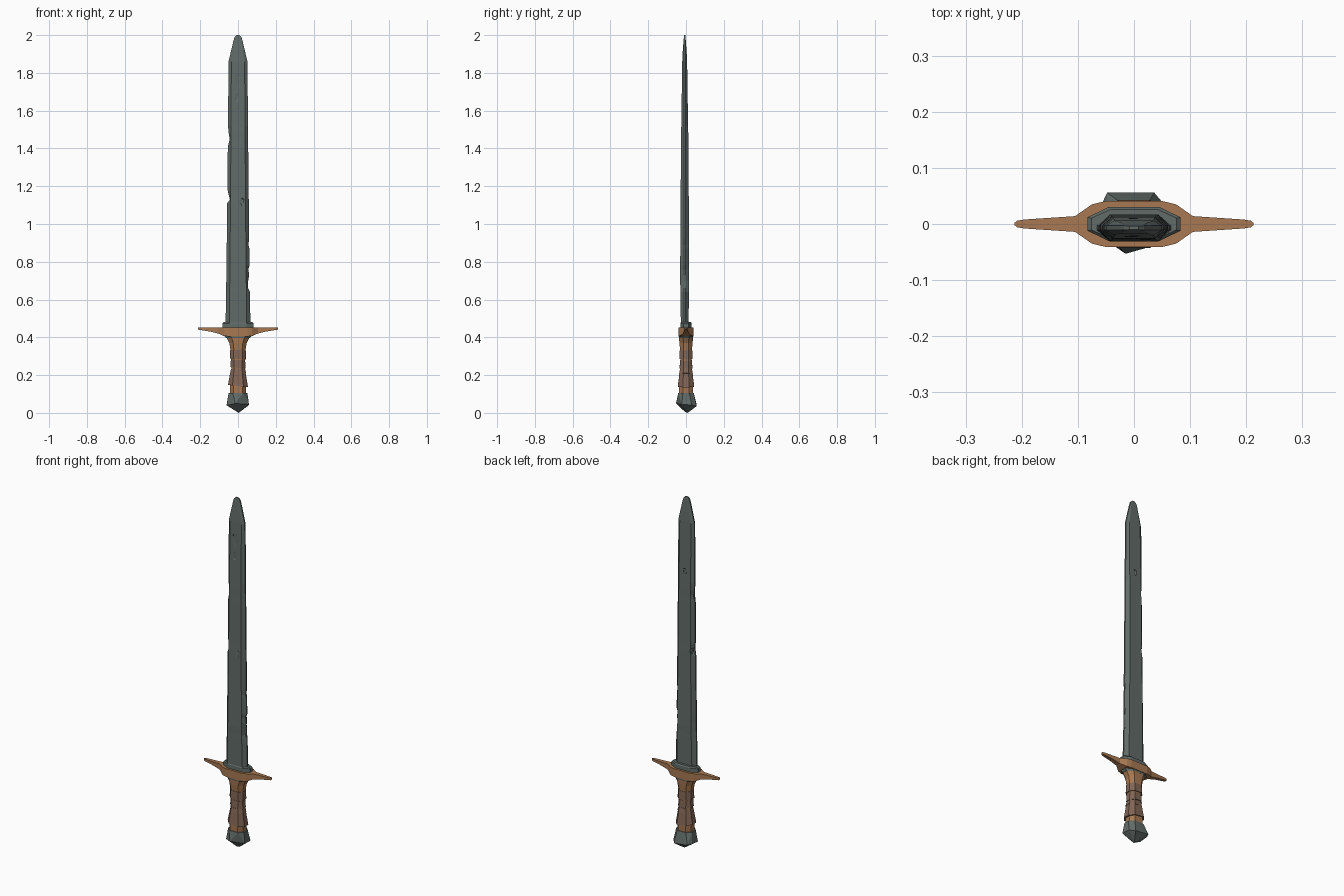
import bpy, bmesh, random
from mathutils import Vector

random.seed(4)


def material(name, rgb):
    m = bpy.data.materials.new(name)
    m.diffuse_color = (*rgb, 1)
    return m


STEEL = material("dark_steel", (0.12, 0.15, 0.14))
WOOD = material("tan_wood", (0.39, 0.19, 0.085))
LEATHER = material("brown_leather", (0.22, 0.13, 0.09))


def finish(name, bm, mat):
    bmesh.ops.recalc_face_normals(bm, faces=bm.faces)
    me = bpy.data.meshes.new(name)
    bm.to_mesh(me)
    bm.free()
    if mat:
        me.materials.append(mat)
    ob = bpy.data.objects.new(name, me)
    bpy.context.collection.objects.link(ob)
    return ob


def loft(name, rings, mat):
    """Skin a list of equal-length point rings and cap both ends."""
    bm = bmesh.new()
    loops = [[bm.verts.new(p) for p in ring] for ring in rings]
    n = len(loops[0])
    for a, b in zip(loops, loops[1:]):
        for i in range(n):
            j = (i + 1) % n
            bm.faces.new((a[i], a[j], b[j], b[i]))
    bm.faces.new(loops[0])
    bm.faces.new(loops[-1])
    return finish(name, bm, mat)


def octagon(z, hx, hy, tilt=0.0, fx=0.55, fy=0.4):
    """Chamfered cross-section, optionally sloping along x."""
    pts = [(hx, -hy * fy), (hx, hy * fy), (hx * fx, hy), (-hx * fx, hy),
           (-hx, hy * fy), (-hx, -hy * fy), (-hx * fx, -hy), (hx * fx, -hy)]
    return [Vector((x, y, z + tilt * x)) for x, y in pts]


def blade_ring(z, w, t, nick_l=0.0, nick_r=0.0):
    l, r, f, e, c = -w + nick_l, w - nick_r, w * 0.7, min(0.004, t), -0.007
    return [Vector(p) for p in (
        (r, c - e, z), (r, c + e, z), (min(f, r), c + t, z), (max(-f, l), c + t, z),
        (l, c + e, z), (l, c - e, z), (max(-f, l), c - t, z), (min(f, r), c - t, z))]


# Blade with nicked edges
blade = loft("blade", [blade_ring(*s) for s in (
    (0.46, 0.066, 0.020), (0.64, 0.063, 0.023), (0.66, 0.063, 0.023, 0, 0.009),
    (0.70, 0.062, 0.024, 0, 0.008), (0.73, 0.061, 0.024, 0, 0.002),
    (0.76, 0.061, 0.024, 0, 0.006), (0.78, 0.061, 0.024), (0.87, 0.060, 0.023),
    (0.89, 0.060, 0.023, 0, 0.005), (0.92, 0.059, 0.023), (1.11, 0.057, 0.022),
    (1.13, 0.057, 0.022, 0.014), (1.17, 0.056, 0.021, 0.003), (1.19, 0.056, 0.021),
    (1.41, 0.054, 0.020), (1.45, 0.054, 0.019, 0.010), (1.48, 0.053, 0.019, 0.004),
    (1.52, 0.053, 0.018), (1.86, 0.050, 0.013), (1.92, 0.036, 0.010),
    (1.97, 0.024, 0.006), (1.99, 0.018, 0.004), (2.00, 0.008, 0.003))], STEEL)

# Shallow gouges cut into both faces of the blade
for pos, size in (((0.000, -0.023, 1.76), (0.020, 0.005, 0.060)),
                  ((-0.006, -0.025, 1.67), (0.016, 0.005, 0.035)),
                  ((0.020, -0.029, 1.12), (0.014, 0.006, 0.024)),
                  ((0.000, 0.010, 1.58), (0.010, 0.005, 0.022)),
                  ((-0.052, 0.014, 1.13), (0.020, 0.016, 0.030))):
    bm = bmesh.new()
    bmesh.ops.create_icosphere(bm, subdivisions=1, radius=1)
    for v in bm.verts:
        k = random.uniform(0.75, 1.15)
        v.co = Vector(pos) + Vector([a * s * k for a, s in zip(v.co, size)])
    cutter = finish("gouge_cutter", bm, None)
    cutter.hide_render = True
    mod = blade.modifiers.new("gouge", 'BOOLEAN')
    mod.operation = 'DIFFERENCE'
    mod.solver = 'EXACT'
    mod.object = cutter
    bpy.context.view_layer.objects.active = blade
    bpy.ops.object.modifier_apply(modifier=mod.name)
    bpy.data.objects.remove(cutter)

# Stepped steel collar at the blade root
loft("blade_collar", [octagon(0.445, 0.083, 0.030), octagon(0.474, 0.083, 0.030),
                      octagon(0.480, 0.076, 0.026)], STEEL)

# Crossguard: sections along x, mirrored about the centre
half = ((0.050, 0.041, 0.405), (0.075, 0.035, 0.407), (0.105, 0.014, 0.420),
        (0.150, 0.011, 0.431), (0.195, 0.008, 0.438), (0.208, 0.006, 0.440),
        (0.213, 0.002, 0.443))
sections = [(-x, h, z) for x, h, z in reversed(half)] + list(half)
loft("crossguard", [[Vector(p) for p in ((x, -h, z), (x, h, z), (x, h, 0.452), (x, -h, 0.452))]
                    for x, h, z in sections], WOOD)

# Steel ring under the guard
loft("guard_ring", [octagon(0.396, 0.062, 0.037), octagon(0.410, 0.074, 0.039)], STEEL)

# Flared grip core
loft("grip", [octagon(*s) for s in (
    (0.09, 0.042, 0.037), (0.14, 0.043, 0.038), (0.22, 0.035, 0.029),
    (0.33, 0.039, 0.031), (0.37, 0.046, 0.035), (0.40, 0.062, 0.037))], WOOD)

# Overlapping, slanted leather bands
for i, (z0, z1, w0, w1, d0, d1, tilt) in enumerate((
        (0.142, 0.212, 0.053, 0.041, 0.043, 0.034, -0.12),
        (0.206, 0.235, 0.043, 0.037, 0.036, 0.031, 0.10),
        (0.238, 0.280, 0.040, 0.038, 0.034, 0.031, -0.10),
        (0.286, 0.332, 0.043, 0.041, 0.035, 0.033, -0.06))):
    loft(f"grip_wrap_{i + 1}", [octagon(z0, w0, d0, tilt), octagon(z1, w1, d1, tilt * 0.5)], LEATHER)

# Rough-cut faceted pommel
bm = bmesh.new()
for p in [v for v in octagon(0.105, 0.050, 0.041)] + [
        (-0.015, -0.053, 0.050), (-0.060, -0.022, 0.040), (0.058, -0.022, 0.045),
        (-0.060, 0.030, 0.045), (0.058, 0.030, 0.042), (-0.048, 0.056, 0.045),
        (0.036, 0.056, 0.035), (-0.004, -0.006, 0.006), (0.004, 0.008, 0.0)]:
    bm.verts.new(p)
bmesh.ops.convex_hull(bm, input=bm.verts)
bmesh.ops.delete(bm, geom=[v for v in bm.verts if not v.link_faces], context='VERTS')
finish("pommel", bm, STEEL)
